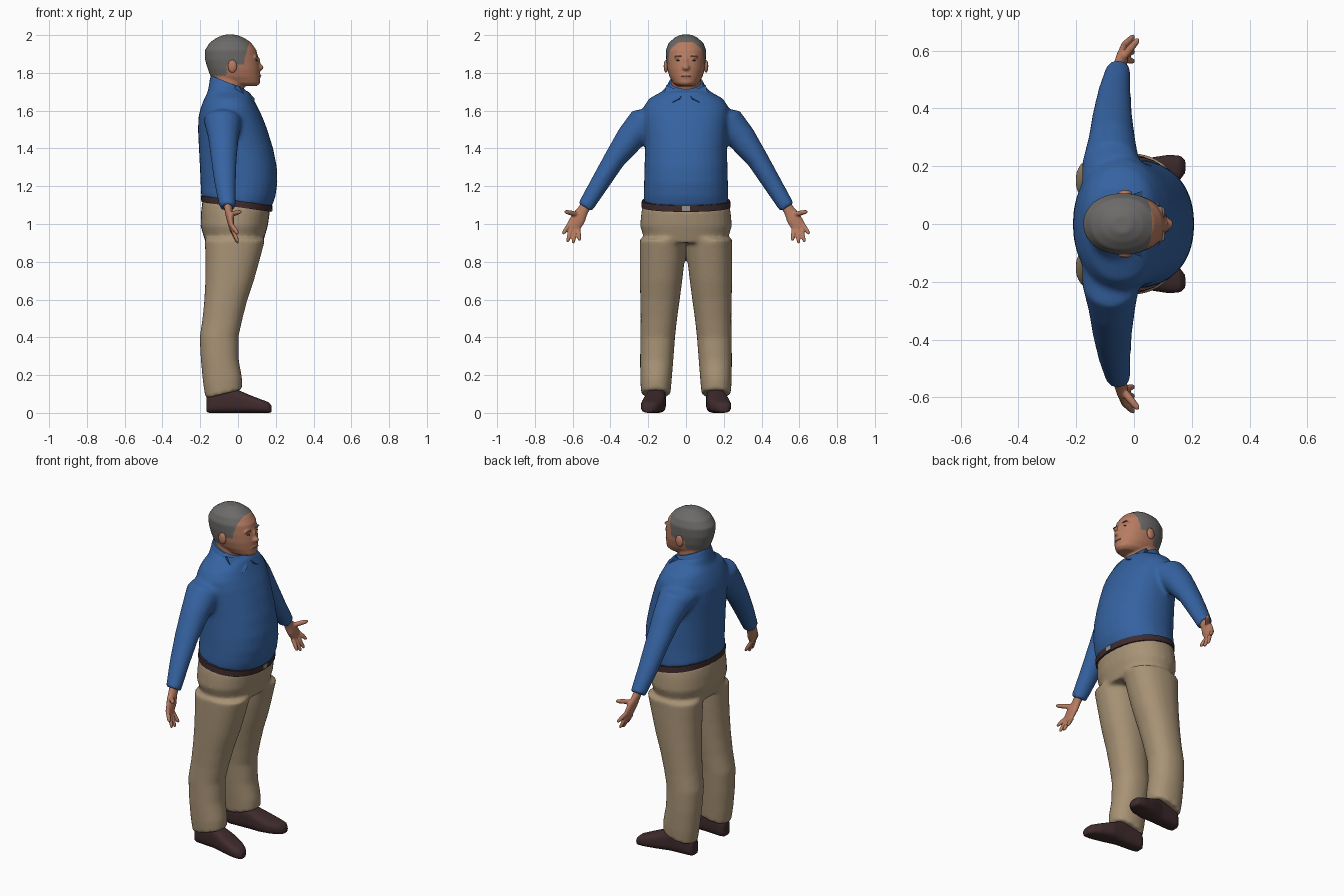
import bpy, bmesh
from math import cos, sin, pi, radians
from mathutils import Vector, Matrix

old = bpy.data.objects.get("Cube")
if old:
    bpy.data.objects.remove(old)


def material(name, rgb):
    m = bpy.data.materials.new(name)
    m.use_nodes = True
    m.diffuse_color = (*rgb, 1)
    m.node_tree.nodes["Principled BSDF"].inputs["Base Color"].default_value = (*rgb, 1)
    return m


SHIRT = material("shirt blue", (.036, .125, .36))
TROUSER = material("trouser tan", (.39, .29, .18))
SKIN = material("skin", (.47, .2, .12))
HAIR = material("hair grey", (.15, .145, .14))
LEATHER = material("dark brown leather", (.05, .024, .026))
LIP = material("lip", (.3, .1, .07))
EYE = material("eye dark", (.04, .025, .02))
METAL = material("buckle metal", (.3, .28, .25))


def power(a, p):
    return abs(a) ** (2 / p) * (1 if a >= 0 else -1)


def loft(bm, rows, p=2.0, n=32):
    """Skin closed rings, each row being centre, u axis and v axis."""
    rings = []
    for c, u, v in rows:
        ring = []
        for i in range(n):
            a = 2 * pi * i / n
            ring.append(bm.verts.new(Vector(c) + Vector(u) * power(cos(a), p)
                                     + Vector(v) * power(sin(a), p)))
        rings.append(ring)
    for lo, hi in zip(rings, rings[1:]):
        for i in range(n):
            j = (i + 1) % n
            bm.faces.new((lo[i], lo[j], hi[j], hi[i]))
    bm.faces.new(rings[0])
    bm.faces.new(rings[-1])


def column(bm, rows, s=1, p=2.2):
    """Upright loft: height, back, front, y limits, optional downward tilt to the front."""
    out = []
    for z, x0, x1, y0, y1, *t in rows:
        r = (x1 - x0) / 2
        tilt = t[0] if t else 0
        out.append((((x0 + x1) / 2, s * (y0 + y1) / 2, z), (r, 0, -tilt * r), (0, (y1 - y0) / 2, 0)))
    loft(bm, out, p)


def body(rows):
    return [(z, a, b, -w, w, *t) for z, a, b, w, *t in rows]


def ellipsoid(bm, c, r):
    bmesh.ops.create_icosphere(bm, subdivisions=3, radius=1,
                               matrix=Matrix.Translation(c) @ Matrix.Diagonal((*r, 1)))


def finger(bm, a, b, r):
    a, b = Vector(a), Vector(b)
    d = (b - a).normalized()
    u = d.cross((1, 0, 0)).normalized()
    v = d.cross(u)
    loft(bm, [(a.lerp(b, t), u * r * k, v * r * k)
              for t, k in ((0, 1), (.5, 1), (.85, .85), (1, .45))], n=12)


def make(name, bm, mat, voxel=0, smooth=0):
    """Turn a bmesh into an object, optionally fusing overlapping volumes."""
    bmesh.ops.recalc_face_normals(bm, faces=bm.faces)
    me = bpy.data.meshes.new(name)
    bm.to_mesh(me)
    bm.free()
    ob = bpy.data.objects.new(name, me)
    bpy.context.collection.objects.link(ob)
    if voxel:
        m = ob.modifiers.new("fuse", 'REMESH')
        m.mode = 'VOXEL'
        m.voxel_size = voxel
        m = ob.modifiers.new("soften", 'SMOOTH')
        m.iterations = smooth
        dg = bpy.context.evaluated_depsgraph_get()
        me = bpy.data.meshes.new_from_object(ob.evaluated_get(dg))
        ob.modifiers.clear()
        ob.data = me
    me.materials.clear()
    me.materials.append(mat)
    me.shade_smooth()
    me.set_sharp_from_angle(angle=radians(50))
    return ob


SIDES = ((1, "left"), (-1, "right"))

# Shirt: torso fused with both sleeves
bm = bmesh.new()
column(bm, body([
    (1.115, -.195, .178, .224, .14), (1.16, -.197, .198, .224, .08), (1.22, -.198, .209, .222),
    (1.3, -.202, .206, .22), (1.4, -.207, .186, .217), (1.5, -.212, .155, .222),
    (1.57, -.209, .128, .228), (1.62, -.196, .103, .225), (1.665, -.178, .08, .195),
    (1.7, -.16, .062, .13), (1.735, -.15, .035, .095, .3)]))
for s, side in SIDES:
    loft(bm, [((x, s * y, z), (rx, 0, 0), (0, s * .84 * r, .54 * r)) for y, z, x, rx, r in (
        (.12, 1.56, -.08, .1, .1), (.2, 1.545, -.08, .1, .1), (.29, 1.46, -.077, .081, .078),
        (.38, 1.34, -.075, .068, .058), (.46, 1.21, -.068, .056, .05), (.535, 1.088, -.055, .043, .042))])
make("shirt", bm, SHIRT, .011, 6)

# Collar: tilted band and two pointed flaps
bm = bmesh.new()
column(bm, body([(1.69, -.155, .062, .112, .3), (1.725, -.15, .05, .102, .36), (1.75, -.143, .035, .09, .4)]))
make("collar", bm, SHIRT)
for s, side in SIDES:
    bm = bmesh.new()
    pts = ((.0, .105, 1.735), (.058, .012, 1.695), (.088, .035, 1.665), (.088, .072, 1.645), (.03, .115, 1.69))
    ring = [bm.verts.new((x, s * y, z)) for x, y, z in pts]
    face = bm.faces.new(ring)
    solid = bmesh.ops.extrude_face_region(bm, geom=[face])
    bmesh.ops.translate(bm, verts=[v for v in solid["geom"] if isinstance(v, bmesh.types.BMVert)],
                        vec=(-.018, -s * .008, -.01))
    make(side + "_collar_flap", bm, SHIRT)

# Trousers: hips fused with both legs
bm = bmesh.new()
column(bm, body([(.9, -.172, .132, .215), (.99, -.198, .158, .243),
                 (1.05, -.196, .165, .238, .07), (1.1, -.188, .17, .23, .14)]))
for s, side in SIDES:
    column(bm, [(.1, -.172, .022, .082, .237, -.25), (.17, -.185, .022, .076, .242, -.12),
                (.28, -.197, .004, .067, .243), (.4, -.203, .002, .058, .242),
                (.5, -.188, .024, .047, .24), (.6, -.178, .05, .033, .242), (.7, -.173, .084, .02, .244),
                (.8, -.172, .112, .008, .245), (.92, -.176, .144, 0, .245)], s)
make("trousers", bm, TROUSER, .011, 5)

# Belt and buckle
bm = bmesh.new()
column(bm, body([(1.09, -.194, .178, .236, .14), (1.124, -.196, .182, .234, .14)]))
make("belt", bm, LEATHER)
bm = bmesh.new()
bmesh.ops.create_cube(bm, size=1, matrix=Matrix.Translation((.178, 0, 1.083)) @ Matrix.Diagonal((.009, .04, .026, 1)))
make("buckle", bm, METAL)

# Shoes and hands
for s, side in SIDES:
    bm = bmesh.new()
    loft(bm, [((x, s * y, h / 2), (0, w, 0), (0, 0, h / 2)) for x, y, w, h in (
        (-.168, .15, .03, .085), (-.145, .15, .045, .115), (-.03, .157, .05, .135), (.05, .168, .061, .1),
        (.12, .183, .057, .072), (.16, .195, .042, .058), (.178, .2, .022, .038))], 3)
    make(side + "_shoe", bm, LEATHER, .008, 3)

    bm = bmesh.new()
    loft(bm, [((x, s * y, z), (t, 0, -t * .3), (0, s * .84 * w, .54 * w)) for x, y, z, t, w in (
        (-.055, .52, 1.115, .024, .028), (-.05, .547, 1.07, .022, .03),
        (-.042, .57, 1.03, .021, .04), (-.035, .597, .985, .015, .038))])
    for a, b in (((.617, 1.0), (.652, .947)), ((.604, .993), (.628, .903)),
                 ((.587, .982), (.597, .897)), ((.571, .974), (.563, .912))):
        finger(bm, (-.037, s * a[0], a[1]), (0, s * b[0], b[1]), .0115)
    finger(bm, (-.042, s * .572, 1.05), (.016, s * .642, 1.066), .0135)
    make(side + "_hand", bm, SKIN, .005, 2)

# Head: neck, skull, jaw, nose and brow fused
bm = bmesh.new()
column(bm, body([(1.66, -.12, .04, .07), (1.74, -.13, .03, .08), (1.8, -.135, .03, .08)]))
column(bm, body([
    (1.73, -.06, .1, .045), (1.745, -.1, .117, .068), (1.78, -.145, .117, .088),
    (1.82, -.16, .116, .099), (1.87, -.175, .109, .105), (1.92, -.176, .098, .107),
    (1.96, -.15, .07, .091), (1.985, -.115, .033, .062), (2.002, -.075, -.008, .03)]), p=2.1)
ellipsoid(bm, (.116, 0, 1.828), (.02, .02, .016))
ellipsoid(bm, (.106, 0, 1.85), (.014, .012, .035))
for s, side in SIDES:
    ellipsoid(bm, (.092, s * .038, 1.885), (.012, .026, .009))
ellipsoid(bm, (.106, 0, 1.784), (.016, .032, .014))
head = make("head", bm, SKIN, .006, 4)

# Hair: cap, sideburns and nape coloured by position on the head
head.data.materials.append(HAIR)
for f in head.data.polygons:
    x, y, z = f.center
    cap = z > 1.845 and x < .035 + .3 * max(0, z - 1.88)
    nape = z > 1.785 and x < -.06
    f.material_index = int(cap or nape or z > 1.965)

# Ears, eyes and brows
for s, side in SIDES:
    for part, c, r, mat in (("ear", (-.03, .106, 1.835), (.024, .012, .034), SKIN),
                            ("eye", (.094, .037, 1.866), (.009, .013, .005), EYE),
                            ("brow", (.1, .04, 1.889), (.007, .019, .003), HAIR)):
        bm = bmesh.new()
        ellipsoid(bm, (c[0], s * c[1], c[2]), r)
        make(side + "_" + part, bm, mat)

# Mouth
bm = bmesh.new()
ellipsoid(bm, (.116, 0, 1.784), (.008, .026, .004))
make("mouth", bm, LIP)
